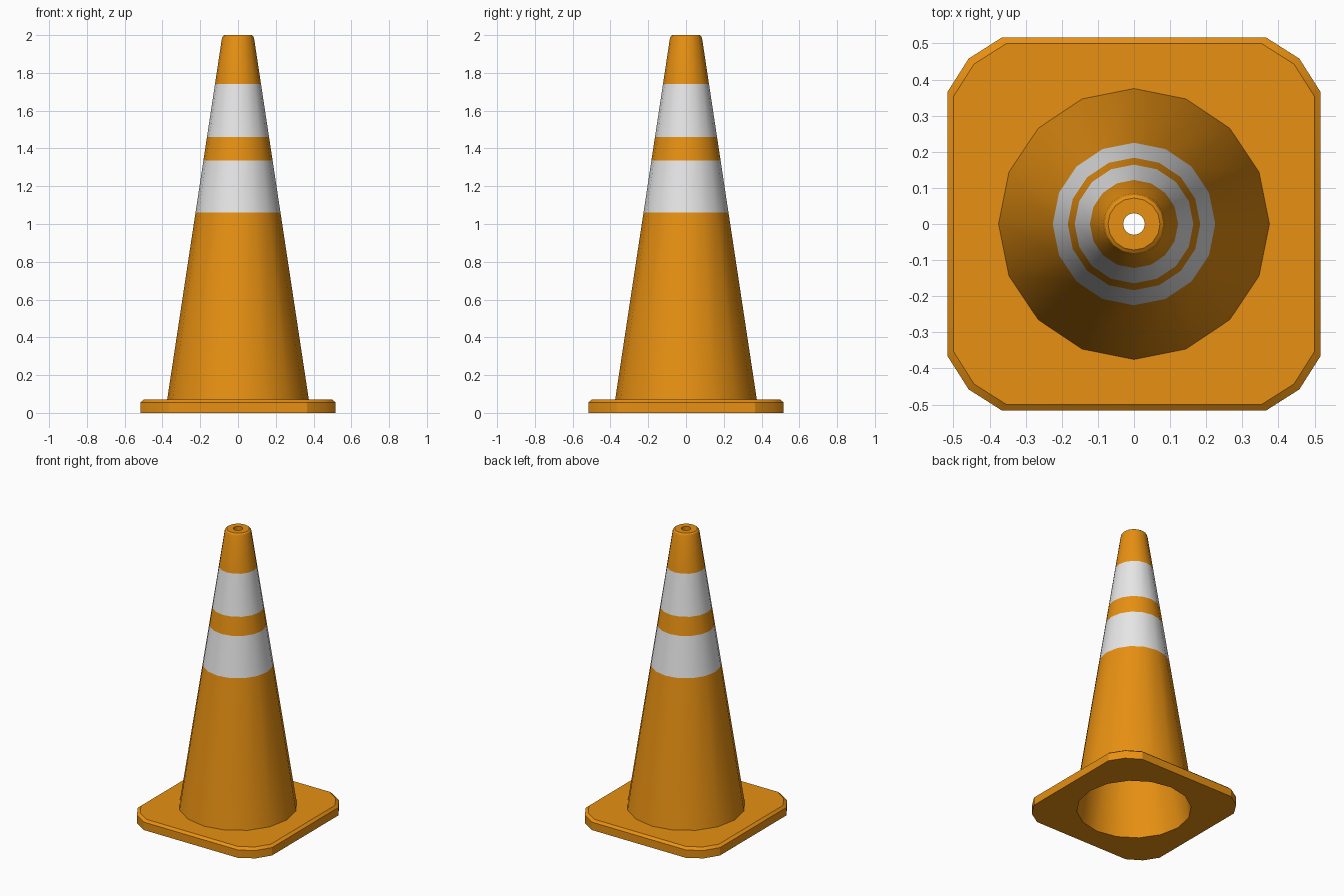
import bpy, bmesh, math

if "Cube" in bpy.data.objects:
    bpy.data.objects.remove(bpy.data.objects["Cube"])

SIDES = 16

def material(name, col):
    m = bpy.data.materials.new(name)
    m.diffuse_color = (*col, 1)
    m.use_nodes = True
    m.node_tree.nodes["Principled BSDF"].inputs["Base Color"].default_value = m.diffuse_color
    return m

orange = material("orange", (0.8, 0.28, 0.006))
white = material("white", (0.8, 0.8, 0.8))

def circle(r):
    return [(r * math.cos(2 * math.pi * i / SIDES), r * math.sin(2 * math.pi * i / SIDES))
            for i in range(SIDES)]

def add_ring(bm, pts, z):
    return [bm.verts.new((x, y, z)) for x, y in pts]

def join_rings(bm, a, b):
    n = len(a)
    return [bm.faces.new((a[i], a[(i + 1) % n], b[(i + 1) % n], b[i])) for i in range(n)]

def finish(bm, name, mats):
    bmesh.ops.recalc_face_normals(bm, faces=bm.faces[:])
    me = bpy.data.meshes.new(name)
    bm.to_mesh(me)
    bm.free()
    for m in mats:
        me.materials.append(m)
    ob = bpy.data.objects.new(name, me)
    bpy.context.collection.objects.link(ob)
    bpy.ops.object.select_all(action='DESELECT')
    ob.select_set(True)
    bpy.context.view_layer.objects.active = ob
    bpy.ops.object.shade_smooth_by_angle(angle=math.radians(28))
    return ob

# Hollow cone: outer wall upward, rounded rim, hole, then inner wall downward
def wall(z):
    return 0.375 - 0.1515 * (z - 0.07)

bands = [(1.06, 1.335), (1.46, 1.74)]
profile = [(wall(z), z) for z in (0.07, 1.06, 1.335, 1.46, 1.74, 1.98)]
profile += [(0.081, 1.993), (0.072, 2.0), (0.03, 2.0), (0.03, 1.96), (0.066, 1.96), (0.352, 0.07)]
bm = bmesh.new()
rings = [add_ring(bm, circle(r), z) for r, z in profile]
for k in range(len(rings)):
    z0, z1 = profile[k][1], profile[(k + 1) % len(rings)][1]
    for f in join_rings(bm, rings[k], rings[(k + 1) % len(rings)]):
        f.material_index = int((z0, z1) in bands)
finish(bm, "cone_body", [orange, white])

# Square foot with cut corners, chamfered top edge and a round opening
def foot(half, mid, short):
    q = [(half, short), (mid, mid), (short, half)]
    pts = []
    for _ in range(4):
        pts += q
        q = [(-y, x) for x, y in q]
    return pts

bm = bmesh.new()
low = add_ring(bm, foot(0.517, 0.458, 0.365), 0)
edge = add_ring(bm, foot(0.517, 0.458, 0.365), 0.055)
top = add_ring(bm, foot(0.50, 0.443, 0.353), 0.07)
hole_low = add_ring(bm, circle(0.362), 0)
hole_top = add_ring(bm, circle(0.352), 0.07)
join_rings(bm, low, edge)
join_rings(bm, edge, top)
join_rings(bm, hole_low, hole_top)
for outer, inner, nz in ((low, hole_low, -1), (top, hole_top, 1)):
    edges = [bm.edges.get((r[i], r[(i + 1) % len(r)])) for r in (outer, inner) for i in range(len(r))]
    bmesh.ops.triangle_fill(bm, edges=edges, use_beauty=True, normal=(0, 0, nz))
finish(bm, "base_plate", [orange])
